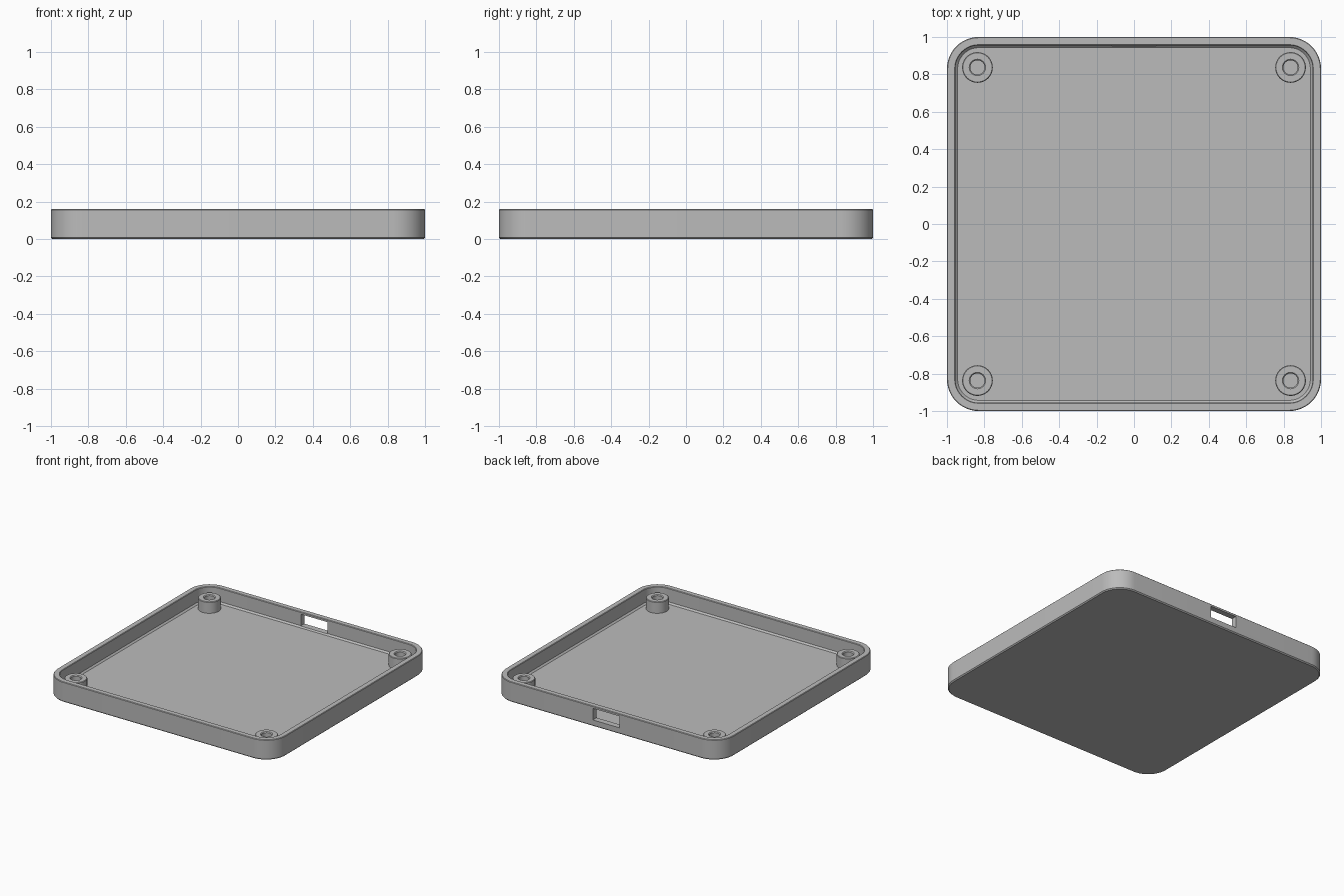
import bpy, bmesh, math

cube = bpy.data.objects.get("Cube")
if cube:
    bpy.data.objects.remove(cube, do_unlink=True)

grey = bpy.data.materials.new("plain grey")
grey.use_nodes = True
colour = (0.5, 0.5, 0.5, 1)
grey.diffuse_color = colour
grey.node_tree.nodes["Principled BSDF"].inputs["Base Color"].default_value = colour

CORNER = 0.83   # centre of the corner arcs
FLOOR = 0.04
TOP = 0.16


def rounded_square(half, z, steps=12):
    """Outline of a square with quarter-circle corners."""
    r = half - CORNER
    points = []
    for quarter in range(4):
        mid = math.pi / 2 * quarter + math.pi / 4
        cx = math.copysign(CORNER, math.cos(mid))
        cy = math.copysign(CORNER, math.sin(mid))
        for i in range(steps + 1):
            a = math.pi / 2 * (quarter + i / steps)
            points.append((cx + r * math.cos(a), cy + r * math.sin(a), z))
    return points


def circle(radius, z, cx, cy, sides=40):
    return [(cx + radius * math.cos(math.tau * i / sides),
             cy + radius * math.sin(math.tau * i / sides), z) for i in range(sides)]


def loft(name, outlines):
    """Skin a stack of outlines and cap both ends."""
    bm = bmesh.new()
    rings = [[bm.verts.new(p) for p in outline] for outline in outlines]
    for low, high in zip(rings, rings[1:]):
        n = len(low)
        for i in range(n):
            j = (i + 1) % n
            bm.faces.new((low[i], low[j], high[j], high[i]))
    bm.faces.new(rings[0][::-1])
    bm.faces.new(rings[-1])
    bmesh.ops.recalc_face_normals(bm, faces=bm.faces)
    mesh = bpy.data.meshes.new(name)
    bm.to_mesh(mesh)
    bm.free()
    mesh.materials.append(grey)
    obj = bpy.data.objects.new(name, mesh)
    bpy.context.collection.objects.link(obj)
    return obj


def smooth(obj):
    bpy.ops.object.select_all(action="DESELECT")
    obj.select_set(True)
    bpy.context.view_layer.objects.active = obj
    bpy.ops.object.shade_smooth_by_angle(angle=math.radians(30))


# Tray: up the outside, over the rim, down the inside to a small floor chamfer
tray = loft("tray", [rounded_square(h, z) for h, z in (
    (0.992, 0), (1, 0.008), (1, TOP - 0.004), (0.996, TOP),
    (0.959, TOP), (0.955, TOP - 0.004), (0.955, FLOOR + 0.012), (0.943, FLOOR))])

# Port opening through the back wall
bpy.ops.mesh.primitive_cube_add(size=1, location=(0, 1, 0.096))
cutter = bpy.context.object
cutter.name = "port_cutter"
cutter.scale = (0.235, 0.2, 0.092)
cutter.data.materials.append(grey)
cutter.hide_render = True
cutter.hide_set(True)
cut = tray.modifiers.new("port", "BOOLEAN")
cut.operation = "DIFFERENCE"
cut.solver = "EXACT"
cut.object = cutter
bpy.context.view_layer.objects.active = tray
tray.select_set(True)
bpy.ops.object.modifier_apply(modifier="port")
bpy.data.objects.remove(cutter, do_unlink=True)
smooth(tray)

# Hollow screw posts in the four corners
for side, sx in (("right", -1), ("left", 1)):
    for end, sy in (("front", -1), ("back", 1)):
        post = loft(f"screw_post_{end}_{side}", [circle(r, z, sx * 0.837, sy * 0.837) for r, z in (
            (0.082, FLOOR - 0.01), (0.082, 0.126), (0.078, 0.13),
            (0.044, 0.13), (0.038, 0.124), (0.038, FLOOR + 0.002))])
        smooth(post)
